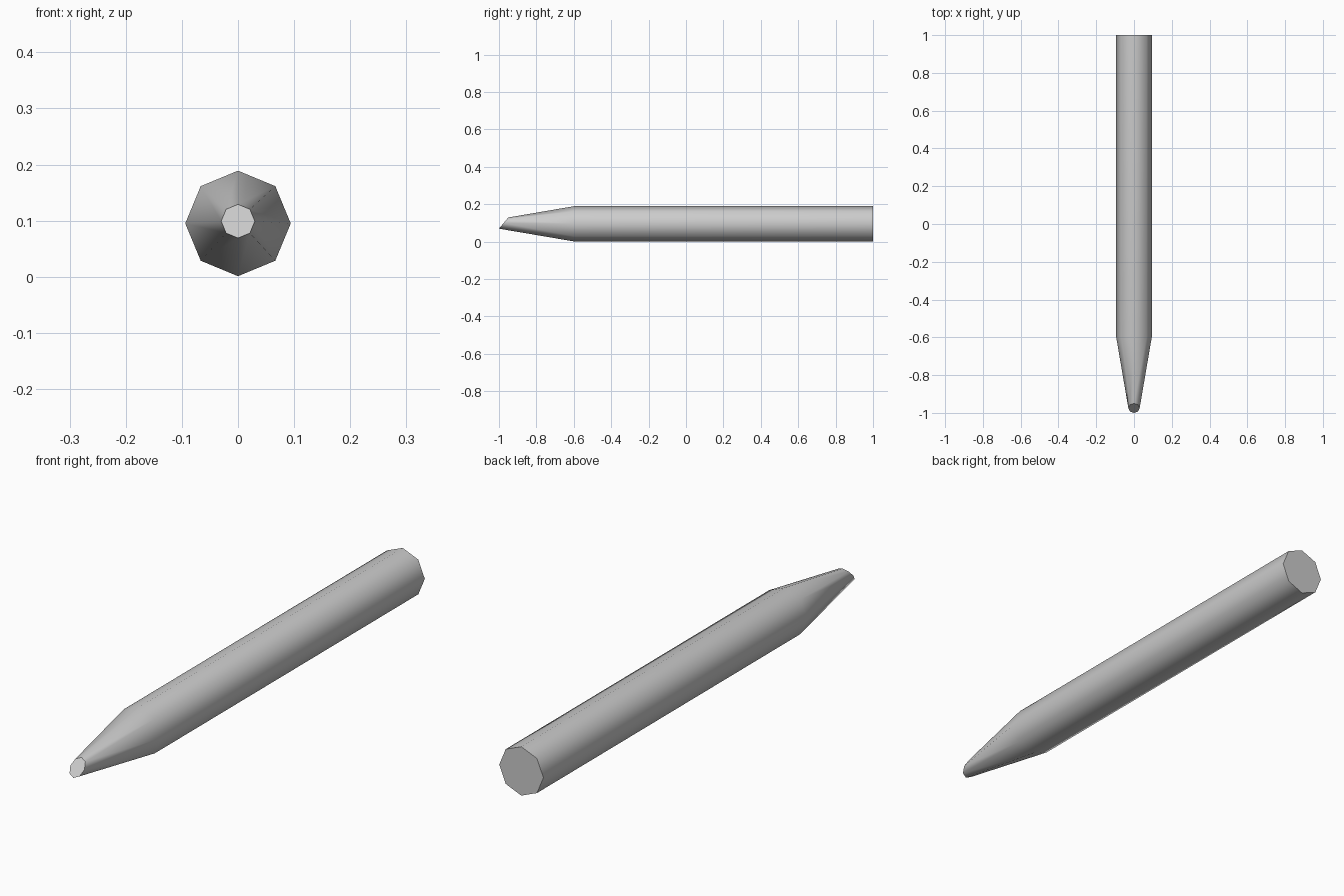
import bpy, bmesh
from math import cos, sin, tau

cube = bpy.data.objects.get("Cube")
if cube:
    bpy.data.objects.remove(cube, do_unlink=True)

SIDES = 8
AXIS_Z = 0.095

grey = bpy.data.materials.new("light grey")
grey.use_nodes = True
colour = (0.6, 0.6, 0.6, 1)
grey.diffuse_color = colour
grey.node_tree.nodes["Principled BSDF"].inputs["Base Color"].default_value = colour

bm = bmesh.new()


def ring(y, radius, z, slant=0.0):
    """Octagon around the long axis; slant leans its top towards the back."""
    points = []
    for i in range(SIDES):
        a = tau * i / SIDES
        points.append(bm.verts.new((radius * cos(a), y + slant * sin(a), z + radius * sin(a))))
    return points


# Straight barrel, tapered nose and slanted tip
rings = [
    ring(1.0, 0.094, AXIS_Z),
    ring(-0.6, 0.094, AXIS_Z),
    ring(-0.975, 0.03, AXIS_Z + 0.004, 0.025),
]
for a, b in zip(rings, rings[1:]):
    for i in range(SIDES):
        j = (i + 1) % SIDES
        bm.faces.new((a[i], a[j], b[j], b[i])).smooth = True

# Flat end caps with crisp rims
for end in (rings[0], rings[-1]):
    cap = bm.faces.new(end)
    for edge in cap.edges:
        edge.smooth = False

bmesh.ops.recalc_face_normals(bm, faces=bm.faces)
mesh = bpy.data.meshes.new("tapered_rod")
bm.to_mesh(mesh)
bm.free()
mesh.materials.append(grey)
rod = bpy.data.objects.new("tapered_rod", mesh)
bpy.context.collection.objects.link(rod)
